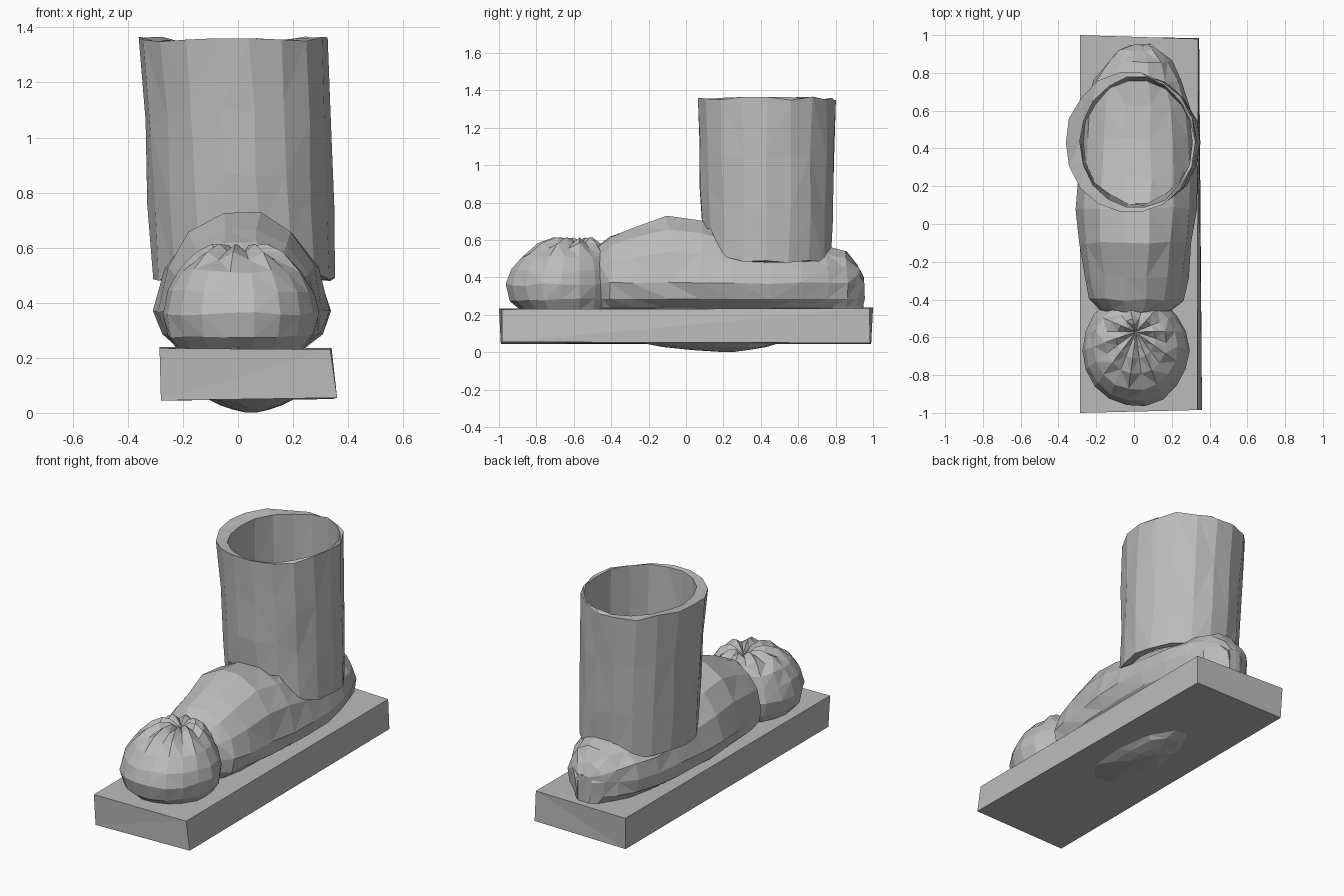
import bpy, bmesh, random
from math import sin, cos, pi, tau

random.seed(4)
if "Cube" in bpy.data.objects:
    bpy.data.objects.remove(bpy.data.objects["Cube"])

grey = bpy.data.materials.new("plain grey")
grey.use_nodes = True
color = (0.5, 0.5, 0.5, 1)
grey.diffuse_color = color
grey.node_tree.nodes["Principled BSDF"].inputs["Base Color"].default_value = color


def jitter(amount):
    return random.uniform(-amount, amount)


def finish(name, bm):
    bmesh.ops.recalc_face_normals(bm, faces=bm.faces)
    mesh = bpy.data.meshes.new(name)
    bm.to_mesh(mesh)
    bm.free()
    mesh.materials.append(grey)
    obj = bpy.data.objects.new(name, mesh)
    bpy.context.collection.objects.link(obj)
    return obj


def loft(name, rings, caps=True, wrap=False):
    """Skin a list of equal-length point rings with triangles."""
    bm = bmesh.new()
    rows = [[bm.verts.new(p) for p in ring] for ring in rings]
    pairs = list(zip(rows, rows[1:]))
    if wrap:
        pairs.append((rows[-1], rows[0]))
    for a, b in pairs:
        for i in range(len(a)):
            j = (i + 1) % len(a)
            bm.faces.new((a[i], a[j], b[j], b[i]))
    if caps:
        bm.faces.new(rows[0])
        bm.faces.new(rows[-1])
    bmesh.ops.triangulate(bm, faces=bm.faces)
    return finish(name, bm)


# Base slab, slightly skewed
loft("base_slab", [
    [(-.28, -.99, .045), (.36, -.985, .055), (.345, .985, .05), (-.28, .99, .045)],
    [(-.285, -1, .235), (.335, -.985, .23), (.34, .98, .235), (-.285, 1, .24)]])

# Shallow mound beneath the slab
mound = []
for size, z in ((1, .05), (.72, .028), (.4, .012), (.12, .002)):
    mound.append([(.05 + size * .16 * cos(a) + jitter(.012),
                   .12 + (1 - size) * .12 + size * .39 * sin(a) + jitter(.02), z)
                  for a in (tau * i / 10 for i in range(10))])
loft("underside_mound", mound)

# Foot body: y, centre x, half width, top height
sections = [(-.5, .01, .1, .5), (-.46, .01, .19, .57), (-.4, .01, .25, .62),
            (-.28, .01, .275, .67), (-.1, .01, .295, .735), (.08, .01, .315, .71),
            (.25, .02, .31, .65), (.45, .02, .3, .6), (.62, .02, .275, .57),
            (.76, .02, .23, .565), (.86, .03, .17, .54), (.92, .03, .11, .47),
            (.95, .035, .05, .4)]
FLOOR, WAIST, SIDES = .228, .37, 14
foot = []
for y, cx, half, top in sections:
    ring = []
    for i in range(SIDES):
        a = tau * (i + .5 * (SIDES % 4 == 0)) / SIDES
        s, c = sin(a), cos(a)
        if s >= 0:
            x, z = cx + half * c, WAIST + (top - WAIST) * s ** .95
        else:
            x = cx + half * (abs(c) ** .7) * (1 if c > 0 else -1)
            z = max(FLOOR, WAIST - (WAIST - FLOOR) * 1.15 * (-s) ** .8)
        ring.append((x + jitter(.008), y + jitter(.008), z + jitter(.005) * (s >= 0)))
    foot.append(ring)
loft("foot_body", foot)

# Rounded toe cap with a puckered star on top
toe = []
TOE_SIDES = 18
for k, (size, z) in enumerate(((.8, .228), (.94, .28), (1, .36), (.93, .44),
                               (.78, .515), (.57, .57), (.36, .6), (.2, .595), (.03, .565))):
    ring = []
    back = (1 - size) * .1
    for i in range(TOE_SIDES):
        a = tau * i / TOE_SIDES
        fold = (.014 if i % 2 else -.014) if 4 < k < 8 else jitter(.008)
        r = size * (1 + jitter(.02))
        ring.append((.01 + r * .285 * cos(a), -.67 + back + r * .295 * sin(a), z + fold * (k > 0)))
    toe.append(ring)
loft("toe_cap", toe)


# Hollow ankle tube with an uneven rim and a raised front hem
TUBE_SIDES = 18


def tube_ring(cx, rx, ry, level, wobble):
    ring = []
    for i in range(TUBE_SIDES):
        a = tau * i / TUBE_SIDES
        front = max(0, -sin(a) - .6) / .4
        hem = .485 + .18 * min(1, front * 1.5)
        z = hem + (1.355 - hem) * level
        ring.append((cx + rx * cos(a) + jitter(.006), .432 + ry * sin(a) + jitter(.006),
                     z + jitter(wobble)))
    return ring


outer = [tube_ring(.02, .33, .35, 0, .008), tube_ring(.01, .335, .36, .3, .02),
         tube_ring(0, .335, .367, .65, .02), tube_ring(-.018, .343, .376, 1, .014)]
inner = [tube_ring(.012, .298, .348, 1, .01), tube_ring(.015, .296, .345, .5, .02),
         tube_ring(.02, .29, .325, 0, .005)]
loft("ankle_tube", outer + inner, caps=False, wrap=True)
